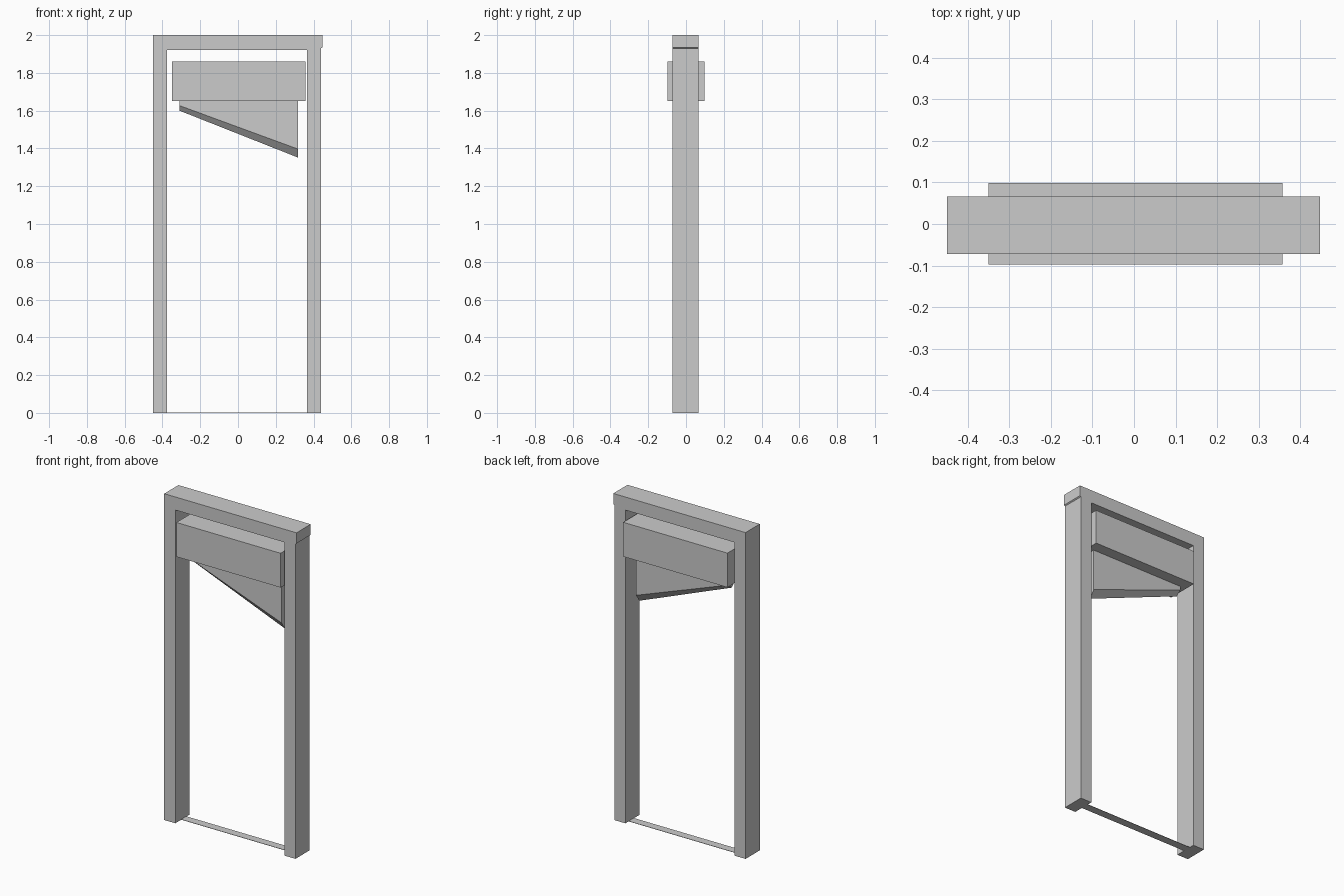
import bpy
import bmesh

cube = bpy.data.objects.get("Cube")
if cube:
    bpy.data.objects.remove(cube, do_unlink=True)

# Single plain grey
grey = bpy.data.materials.new("plain_grey")
grey.use_nodes = True
colour = (0.6, 0.6, 0.6, 1)
grey.diffuse_color = colour
grey.node_tree.nodes["Principled BSDF"].inputs["Base Color"].default_value = colour


def finish(name, bm):
    bmesh.ops.recalc_face_normals(bm, faces=bm.faces)
    mesh = bpy.data.meshes.new(name)
    bm.to_mesh(mesh)
    bm.free()
    mesh.materials.append(grey)
    obj = bpy.data.objects.new(name, mesh)
    bpy.context.collection.objects.link(obj)
    return obj


def box(name, x, y, z):
    """Box from (low, high) pairs on each axis."""
    bm = bmesh.new()
    bmesh.ops.create_cube(bm, size=1)
    for v in bm.verts:
        v.co = [span[0] if c < 0 else span[1] for c, span in zip(v.co, (x, y, z))]
    return finish(name, bm)


def extrude_profile(name, points, y):
    """Front outline in x and z, pulled through the depth."""
    bm = bmesh.new()
    face = bm.faces.new([bm.verts.new((px, y[0], pz)) for px, pz in points])
    result = bmesh.ops.extrude_face_region(bm, geom=[face])
    for item in result["geom"]:
        if isinstance(item, bmesh.types.BMVert):
            item.co.y = y[1]
    return finish(name, bm)


# Gate frame: two posts and a lintel in one outline
depth = (-0.072, 0.066)
extrude_profile("frame", [
    (-0.45, 0), (-0.375, 0), (-0.375, 1.92), (0.365, 1.92),
    (0.365, 0), (0.44, 0), (0.44, 1.93), (0.447, 1.935),
    (0.447, 2), (-0.45, 2)], depth)

# Thin sill strip joining the feet
box("sill_strip", (-0.375, 0.365), (-0.015, 0.035), (0, 0.002))

# Heavy block carrying the blade
box("weight_block", (-0.35, 0.357), (-0.097, 0.099), (1.65, 1.86))

# Slanted blade with a two-sided cutting edge: one section at each end
bm = bmesh.new()
half = 0.03
ends = []
for x, shoulder, tip in ((-0.31, 1.627, 1.6), (0.317, 1.397, 1.352)):
    section = [(-half, 1.65), (-half, shoulder), (0, tip), (half, shoulder), (half, 1.65)]
    ends.append([bm.verts.new((x, y, z)) for y, z in section])
    bm.faces.new(ends[-1])
a, b = ends
for i in range(len(a)):
    j = (i + 1) % len(a)
    bm.faces.new((a[i], a[j], b[j], b[i]))
finish("blade", bm)
